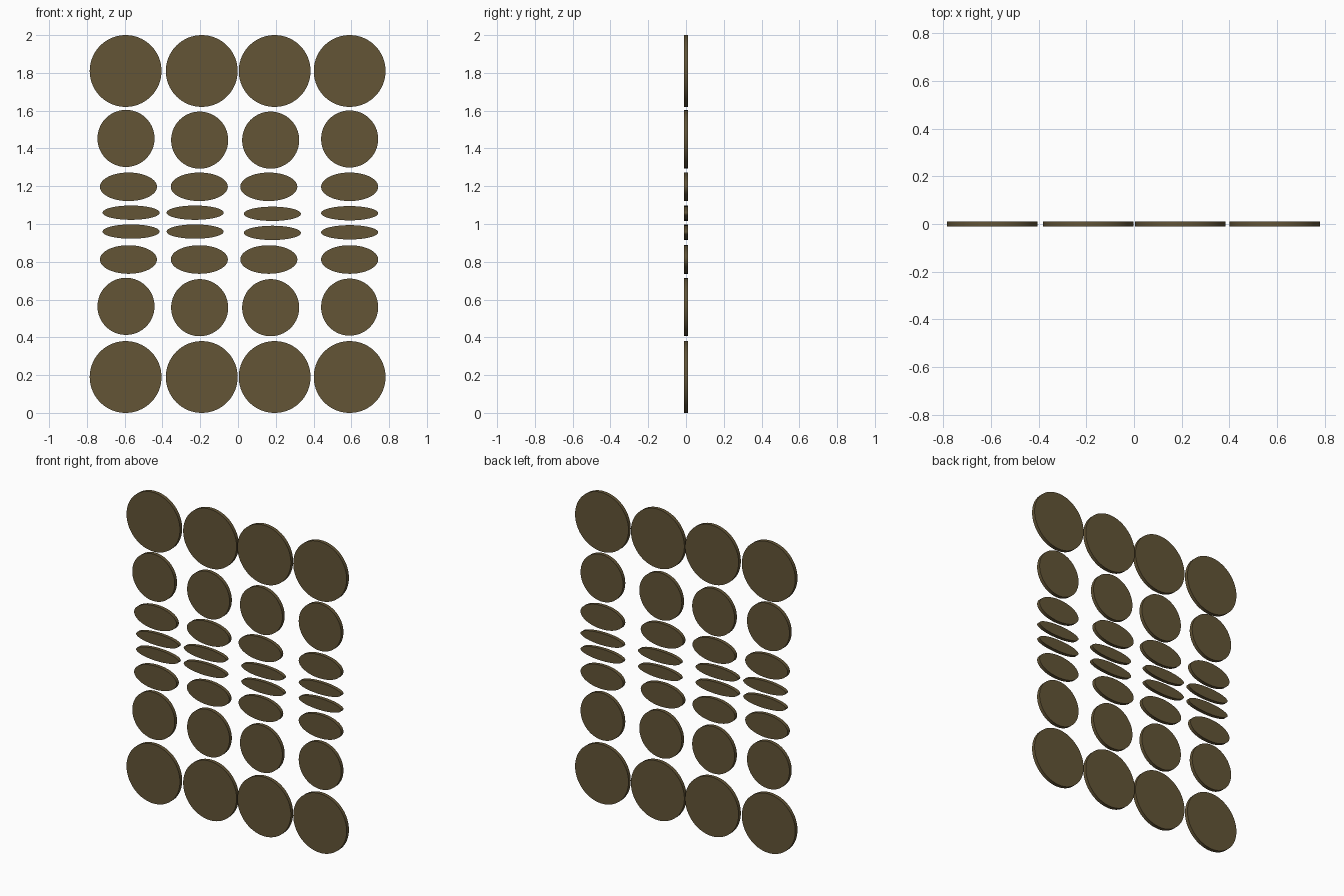
import bpy, math

THICK = 0.023

mat = bpy.data.materials.new("bronze_brown")
mat.diffuse_color = (0.125, 0.09, 0.037, 1)


def disc(name, x, z, rx, rz):
    """Thin upright elliptical disc facing the front."""
    bpy.ops.mesh.primitive_cylinder_add(vertices=96, radius=1, depth=THICK,
                                        location=(x, 0, z),
                                        rotation=(math.pi / 2, 0, 0))
    ob = bpy.context.object
    ob.name = name
    ob.scale = (rx, rz, 1)
    bpy.ops.object.transform_apply(location=False, rotation=True, scale=True)
    bpy.ops.object.shade_smooth_by_angle(angle=math.radians(40))
    ob.data.materials.append(mat)


# Rows from the top: part name, half width, half height, column x, column z
rows = [
    ("large_disc_top", 0.19, 0.19, (-0.595, -0.192, 0.194, 0.591), (1.81,) * 4),
    ("medium_disc_upper", 0.151, 0.151, (-0.593, -0.203, 0.173, 0.591), (1.453, 1.444, 1.444, 1.45)),
    ("oval_upper", 0.151, 0.0755, (-0.58, -0.205, 0.163, 0.591), (1.197,) * 4),
    ("flat_oval_upper", 0.151, 0.0378, (-0.566, -0.227, 0.182, 0.591), (1.06, 1.06, 1.054, 1.057)),
    ("flat_oval_lower", 0.151, 0.0378, (-0.566, -0.227, 0.182, 0.591), (0.96, 0.96, 0.953, 0.956)),
    ("oval_lower", 0.151, 0.0755, (-0.58, -0.205, 0.163, 0.591), (0.812,) * 4),
    ("medium_disc_lower", 0.151, 0.151, (-0.593, -0.203, 0.173, 0.591), (0.564, 0.557, 0.557, 0.56)),
    ("large_disc_bottom", 0.19, 0.19, (-0.595, -0.192, 0.194, 0.591), (0.19,) * 4),
]

for name, rx, rz, xs, zs in rows:
    for i, (x, z) in enumerate(zip(xs, zs), 1):
        disc(f"{name}_{i}", x, z, rx, rz)
